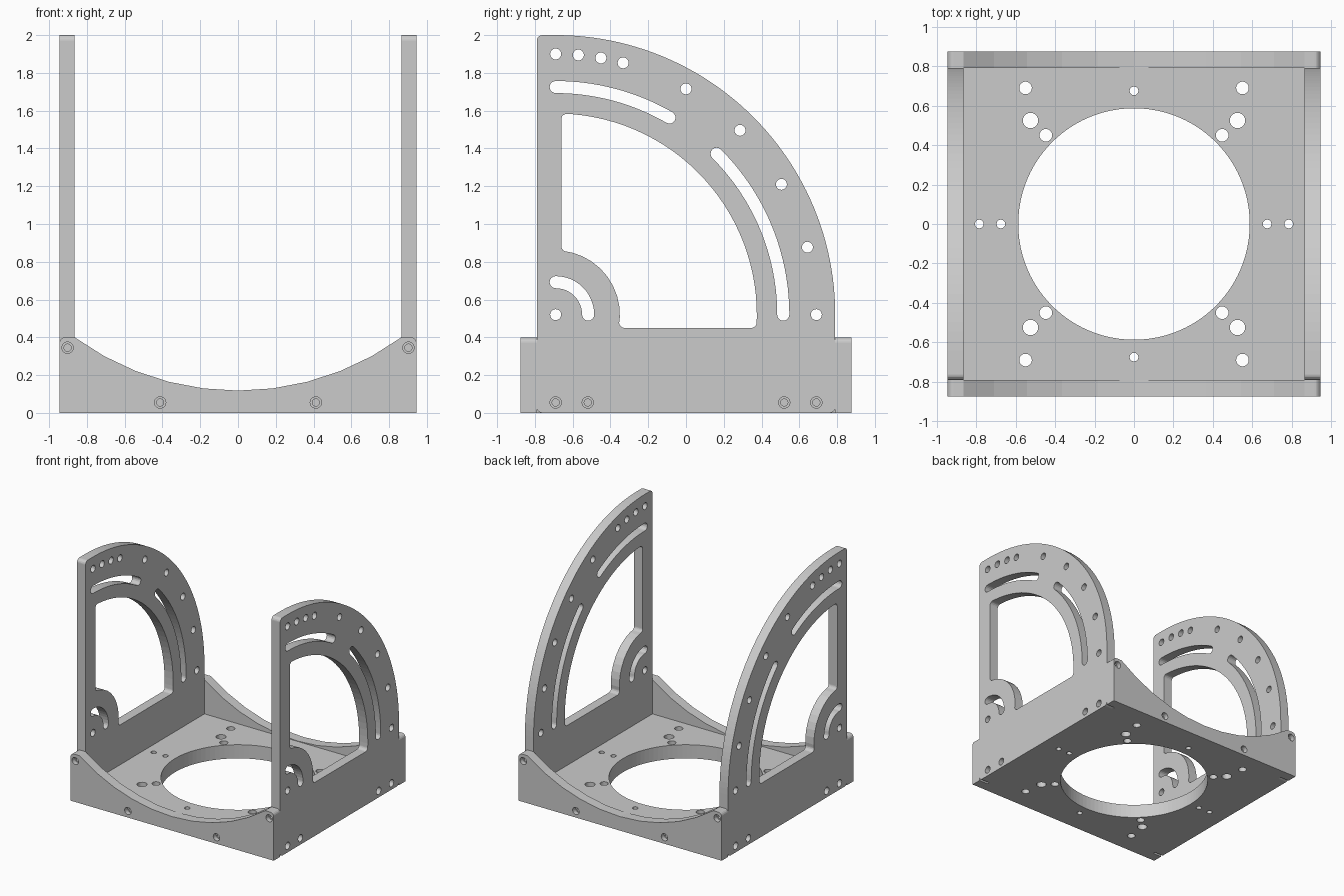
import bpy, bmesh
from math import radians, degrees, cos, sin, asin, acos, tan
from mathutils import Vector

if "Cube" in bpy.data.objects:
    bpy.data.objects.remove(bpy.data.objects["Cube"])

AXES = {"x": lambda a, b, t: (t, a, b),
        "y": lambda a, b, t: (a, t, b),
        "z": lambda a, b, t: (a, b, t)}


def arc(cx, cy, r, a0, a1, n):
    return [(cx + r * cos(radians(a0 + (a1 - a0) * i / n)),
             cy + r * sin(radians(a0 + (a1 - a0) * i / n))) for i in range(n + 1)]


def circle(cx, cy, r, n=24):
    return arc(cx, cy, r, 0, 360, n)[:-1]


def slot(cx, cy, r, a0, a1, w, n):
    p0, p1 = arc(cx, cy, r, a0, a1, 1)
    return (arc(cx, cy, r + w, a0, a1, n) + arc(*p1, w, a1, a1 + 180, 8)[1:-1]
            + arc(cx, cy, r - w, a1, a0, n) + arc(*p0, w, a0 + 180, a0 + 360, 8)[1:-1])


def rounded(pts, steps=5):
    """Round every corner given as (a, b, radius)."""
    out = []
    for i, p in enumerate(pts):
        if len(p) == 2:
            out.append(p)
            continue
        c = Vector(p[:2])
        u = (Vector(pts[i - 1][:2]) - c).normalized()
        v = (Vector(pts[(i + 1) % len(pts)][:2]) - c).normalized()
        half = u.angle(v) / 2
        mid = c + (u + v).normalized() * p[2] / sin(half)
        s = c + u * p[2] / tan(half) - mid
        e = c + v * p[2] / tan(half) - mid
        for k in range(steps + 1):
            d = s.lerp(e, k / steps).normalized() * p[2]
            out.append(tuple(mid + d))
    return out


def prisms(name, profiles, axis, lo, hi):
    """One object holding an extruded solid for each closed profile."""
    bm = bmesh.new()
    for pts in profiles:
        a = [bm.verts.new(AXES[axis](*p, lo)) for p in pts]
        b = [bm.verts.new(AXES[axis](*p, hi)) for p in pts]
        bm.faces.new(a)
        bm.faces.new(b)
        for i in range(len(pts)):
            j = (i + 1) % len(pts)
            bm.faces.new((a[i], a[j], b[j], b[i]))
    bmesh.ops.recalc_face_normals(bm, faces=bm.faces)
    me = bpy.data.meshes.new(name)
    bm.to_mesh(me)
    bm.free()
    ob = bpy.data.objects.new(name, me)
    bpy.context.collection.objects.link(ob)
    return ob


def cut(ob, *cutters):
    for c in cutters:
        c.hide_render = True
        m = ob.modifiers.new("cut", "BOOLEAN")
        m.operation, m.solver, m.object = "DIFFERENCE", "EXACT", c
    dg = bpy.context.evaluated_depsgraph_get()
    dg.update()
    me = bpy.data.meshes.new_from_object(ob.evaluated_get(dg))
    ob.modifiers.clear()
    ob.data = me
    for c in cutters:
        bpy.data.objects.remove(c)


W, WI = 0.945, 0.865      # outer and inner half width
D, DI = 0.875, 0.79       # outer and inner half depth
BASE = 0.115
BORE, SCREW = 0.03, 0.019

# Base plate with large round opening and mounting holes
base = prisms("base_plate", [[(-WI, -DI), (WI, -DI), (WI, DI), (-WI, DI)]], "z", 0, BASE)
holes = [circle(0, 0, 0.587, 96)]
for sx in (-1, 1):
    for sy in (-1, 1):
        holes += [circle(sx * x, sy * y, r) for x, y, r in
                  ((0.55, 0.69, 0.032), (0.525, 0.525, 0.039), (0.447, 0.45, 0.032))]
    holes += [circle(sx * 0.675, 0, 0.022), circle(sx * 0.785, 0, 0.022), circle(0, sx * 0.675, 0.022)]
cut(base, prisms("base_holes", holes, "z", -0.1, 0.3))

# Quarter-round side plates, all arcs share one pivot
PY, PZ = -0.69, 0.52
side = rounded([(-DI, 0, 0.03), (DI, 0, 0.03)] + arc(PY, PZ, 1.48, 0, 90, 48) + [(-DI, 2, 0.03)])
a_out, b_out = degrees(asin(-0.07 / 1.065)), degrees(acos(0.03 / 1.065))
a_in, b_in = degrees(asin(-0.07 / 0.34)), degrees(acos(0.03 / 0.34))
outer = arc(PY, PZ, 1.065, a_out, b_out, 30)
inner = arc(PY, PZ, 0.34, b_in, a_in, 10)
for run in (outer, inner):
    for k in (0, -1):
        run[k] = (*run[k], 0.028)
window = rounded(outer + inner)
openings = [window,
            slot(PY, PZ, 1.205, 60, 90, 0.032, 14),
            slot(PY, PZ, 1.205, 0, 45, 0.032, 20),
            slot(PY, PZ, 0.172, 0, 90, 0.032, 12),
            circle(PY, PZ, 0.029)]
for ang in (0, 15, 30, 45, 60, 75, 80, 85, 90):
    openings.append(circle(*arc(PY, PZ, 1.38, ang, ang, 1)[0], 0.029))
side_screws = [(s * y, 0.055) for s in (-1, 1) for y in (0.52, 0.69)]
for name, s in (("left_side_plate", -1), ("right_side_plate", 1)):
    plate = prisms(name, [side], "x", s * WI, s * W)
    through = openings + [circle(*p, SCREW) for p in side_screws]
    cut(plate,
        prisms("side_openings", through, "x", s * 0.8, s * 1.0),
        prisms("side_bores", [circle(*p, BORE) for p in side_screws], "x", s * 0.905, s * 1.0))

# Front and back rails with a dished top edge
R = 1.467
dish = [(x, z) for x, z in arc(0, 0.118 + R, R, -90 + 36.13, -90 - 36.13, 10)]
rail = rounded([(-W, 0), (W, 0), (W, 0.4, 0.03)] + dish + [(-W, 0.4, 0.03)])
rail_screws = [(s * x, z) for s in (-1, 1) for x, z in ((0.412, 0.055), (0.902, 0.345))]
for name, s in (("front_rail", -1), ("back_rail", 1)):
    plate = prisms(name, [rail], "y", s * DI, s * D)
    cut(plate,
        prisms("rail_holes", [circle(*p, SCREW) for p in rail_screws], "y", s * 0.75, s * 0.95),
        prisms("rail_bores", [circle(*p, BORE) for p in rail_screws], "y", s * 0.835, s * 0.95))
